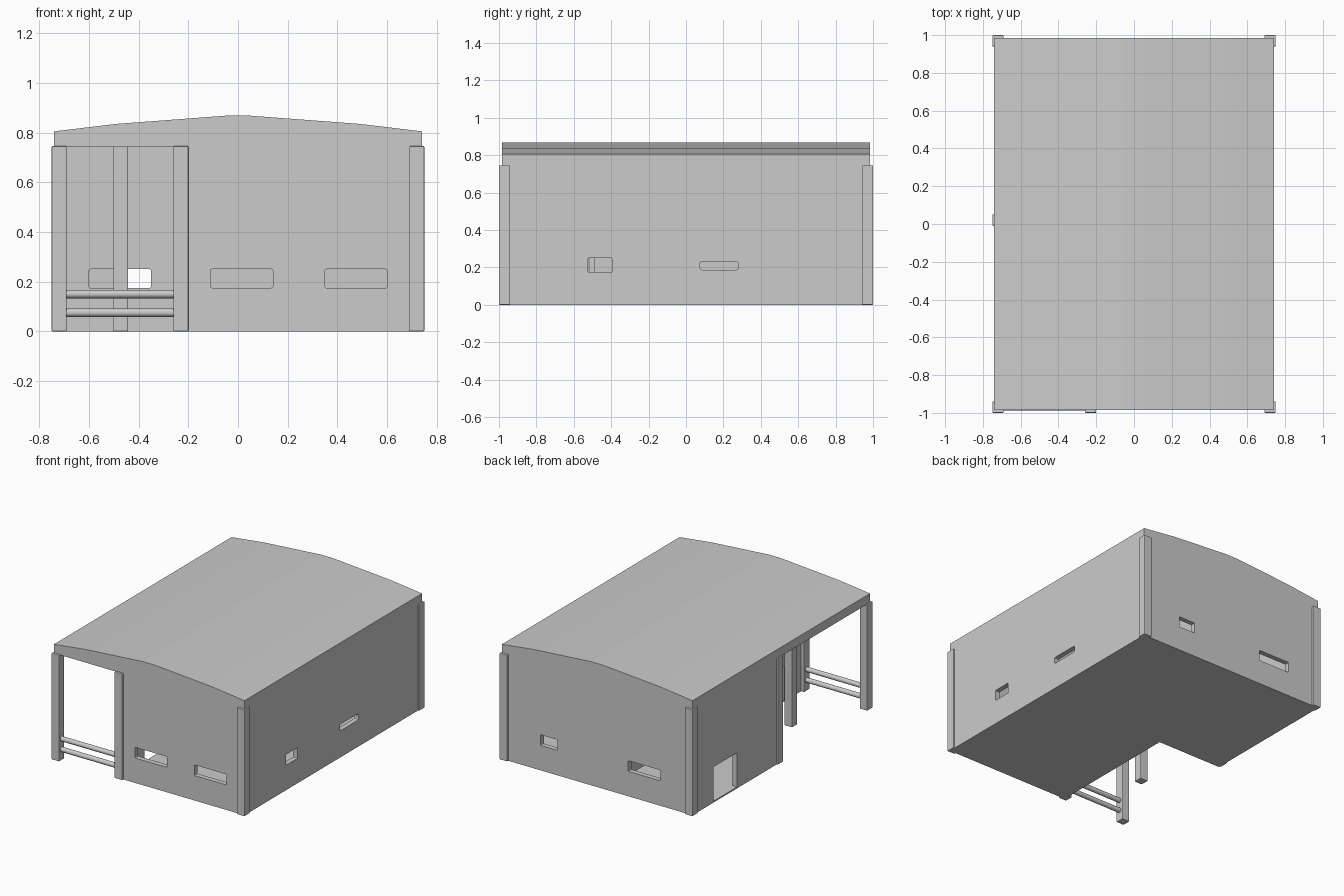
import bpy, bmesh
from mathutils import Vector

if "Cube" in bpy.data.objects:
    bpy.data.objects.remove(bpy.data.objects["Cube"])


def box(name, x, y, z, bevel=0.0, helper=False):
    bm = bmesh.new()
    bmesh.ops.create_cube(bm, size=1)
    for v in bm.verts:
        v.co = Vector([(r[0] + r[1]) / 2 + c * (r[1] - r[0]) for c, r in zip(v.co, (x, y, z))])
    if bevel:
        bmesh.ops.bevel(bm, geom=bm.edges[:], offset=bevel, segments=2, profile=0.5, affect='EDGES')
    return finish(name, bm, helper)


def finish(name, bm, helper=False):
    bmesh.ops.recalc_face_normals(bm, faces=bm.faces[:])
    me = bpy.data.meshes.new(name)
    bm.to_mesh(me)
    bm.free()
    ob = bpy.data.objects.new(name, me)
    bpy.context.collection.objects.link(ob)
    ob.hide_render = helper
    ob.hide_viewport = False
    if helper:
        ob.display_type = 'WIRE'
    return ob


def extrude(name, pts, vec):
    bm = bmesh.new()
    f = bm.faces.new([bm.verts.new(p) for p in pts])
    r = bmesh.ops.extrude_face_region(bm, geom=[f])
    bmesh.ops.translate(bm, vec=vec, verts=[g for g in r['geom'] if isinstance(g, bmesh.types.BMVert)])
    return finish(name, bm)


X, Y, TOP = 0.74, 0.985, 0.742

# L-shaped walls with floor
plan = [(-0.235, -Y), (X, -Y), (X, Y), (-X, Y), (-X, -0.02), (-0.235, -0.02)]
walls = extrude("walls", [(x, y, 0) for x, y in plan], (0, 0, TOP))

# rooms, windows and doors cut out of the wall block
cuts = [
    ((-0.20, 0.705), (-0.95, -0.02), (0.01, 0.8), 0),         # front room
    ((-0.705, -0.07), (0.02, 0.95), (0.01, 0.8), 0),          # back left room
    ((-0.03, 0.705), (0.02, 0.95), (0.01, 0.8), 0),           # back right room
    ((-0.11, 0.14), (-1.05, -0.93), (0.175, 0.25), 0.006),    # front windows
    ((0.35, 0.60), (-1.05, -0.93), (0.175, 0.25), 0.006),
    ((-0.49, -0.24), (0.93, 1.05), (0.175, 0.25), 0.006),     # back windows
    ((0.31, 0.44), (0.93, 1.05), (0.175, 0.25), 0.006),
    ((0.68, 0.80), (-0.525, -0.395), (0.175, 0.25), 0.006),   # right windows
    ((0.68, 0.80), (0.075, 0.28), (0.187, 0.232), 0.012),
    ((-0.60, -0.35), (-0.06, 0.06), (0.175, 0.25), 0.006),    # porch window
    ((-0.80, -0.68), (0.49, 0.75), (0.01, 0.25), 0),          # left door
    ((-0.27, -0.17), (-0.75, -0.49), (0.01, 0.25), 0),        # porch door
]
for i, (x, y, z, bev) in enumerate(cuts):
    cutter = box(f"opening_cutter_{i}", x, y, z, bev, True)
    mod = walls.modifiers.new("opening", 'BOOLEAN')
    mod.operation, mod.solver, mod.object = 'DIFFERENCE', 'EXACT', cutter

# bake the openings, then drop the cutters
dg = bpy.context.evaluated_depsgraph_get()
walls_mesh = bpy.data.meshes.new_from_object(walls.evaluated_get(dg))
walls.modifiers.clear()
walls.data = walls_mesh
for ob in [o for o in bpy.data.objects if "cutter" in o.name]:
    bpy.data.objects.remove(ob)

# shallow arched roof
half = [(0.74, 0.805), (0.49, 0.835), (0.05, 0.868)]
profile = [(-X, TOP), (X, TOP)] + half + [(-x, z) for x, z in reversed(half)]
extrude("roof", [(x, -Y, z) for x, z in profile], (0, 2 * Y, 0))

# posts at the corners, the wall ends and mid porch
posts = {"front_left_post": (-0.72, -0.97), "front_right_post": (0.72, -0.97),
         "back_left_post": (-0.72, 0.97), "back_right_post": (0.72, 0.97),
         "front_wall_post": (-0.23, -0.97), "left_wall_post": (-0.72, 0.02),
         "porch_post": (-0.472, -0.49)}
for name, (x, y) in posts.items():
    box(name, (x - 0.03, x + 0.03), (y - 0.03, y + 0.03), (0, 0.746), 0.004)

# round rails across the porch front
for name, z in (("lower_rail", 0.075), ("upper_rail", 0.15)):
    bpy.ops.mesh.primitive_cylinder_add(vertices=16, radius=0.017, depth=0.45,
                                        location=(-0.475, -0.97, z), rotation=(0, 1.5708, 0))
    rail = bpy.context.object
    rail.name = name
    bpy.ops.object.shade_smooth_by_angle()
